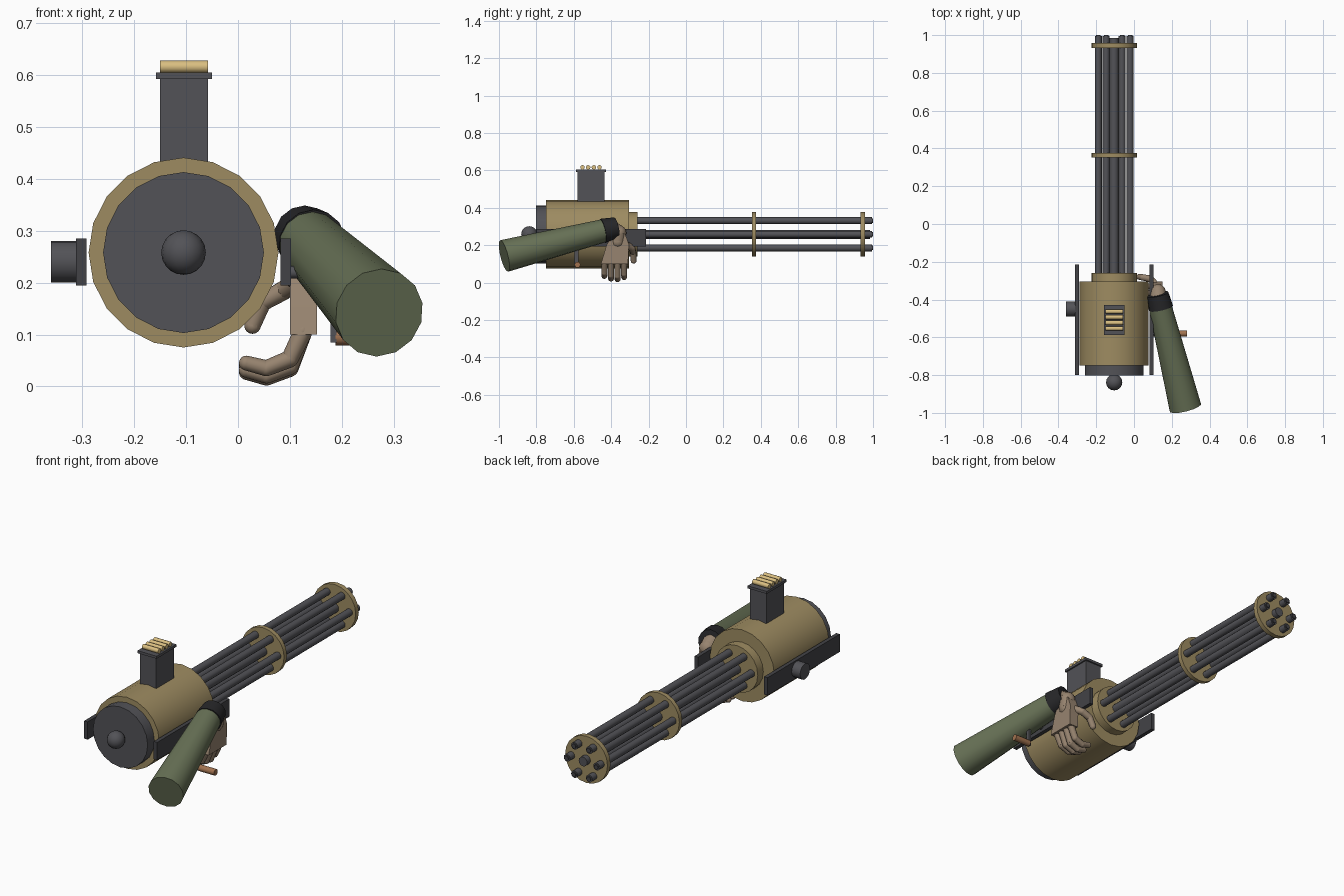
import bpy, bmesh, math
from mathutils import Vector, Matrix

if "Cube" in bpy.data.objects:
    bpy.data.objects.remove(bpy.data.objects["Cube"])

AX, AZ = -0.105, 0.258          # gun axis position in x and z


def material(name, rgb):
    m = bpy.data.materials.new(name)
    m.diffuse_color = (*rgb, 1)
    m.use_nodes = True
    m.node_tree.nodes["Principled BSDF"].inputs["Base Color"].default_value = m.diffuse_color
    return m


STEEL = material("steel", (0.085, 0.085, 0.095))
DARK = material("dark_steel", (0.055, 0.055, 0.062))
TAN = material("tan_paint", (0.34, 0.26, 0.12))
BRASS = material("brass", (0.70, 0.52, 0.22))
COPPER = material("copper", (0.36, 0.17, 0.08))
CLOTH = material("sleeve_green", (0.14, 0.17, 0.095))
CUFF = material("cuff_black", (0.02, 0.02, 0.022))
SKIN = material("skin", (0.31, 0.23, 0.16))


def finish(bm, name, mat, angle=40):
    me = bpy.data.meshes.new(name)
    bm.to_mesh(me)
    bm.free()
    for p in me.polygons:
        p.use_smooth = True
    me.set_sharp_from_angle(angle=math.radians(angle))
    me.materials.append(mat)
    ob = bpy.data.objects.new(name, me)
    bpy.context.collection.objects.link(ob)
    return ob


def add_rod(bm, a, b, r1, r2, sides):
    a, b = Vector(a), Vector(b)
    d = b - a
    m = Matrix.Translation((a + b) / 2) @ d.to_track_quat('Z', 'Y').to_matrix().to_4x4()
    bmesh.ops.create_cone(bm, cap_ends=True, segments=sides, radius1=r1,
                          radius2=r2, depth=d.length, matrix=m)


def add_ball(bm, c, r, u=12, v=8):
    bmesh.ops.create_uvsphere(bm, u_segments=u, v_segments=v, radius=r,
                              matrix=Matrix.Translation(c))


def rod(name, a, b, r, mat, sides=20, r2=None):
    bm = bmesh.new()
    add_rod(bm, a, b, r, r if r2 is None else r2, sides)
    return finish(bm, name, mat)


def axial(name, y0, y1, r, mat, sides=20):
    return rod(name, (AX, y0, AZ), (AX, y1, AZ), r, mat, sides)


def box(name, x, y, z, mat):
    bm = bmesh.new()
    size = (x[1] - x[0], y[1] - y[0], z[1] - z[0], 1)
    mid = ((x[0] + x[1]) / 2, (y[0] + y[1]) / 2, (z[0] + z[1]) / 2)
    bmesh.ops.create_cube(bm, size=1, matrix=Matrix.Translation(mid) @ Matrix.Diagonal(size))
    return finish(bm, name, mat)


def chain(name, pts, r, mat):
    # jointed digit: tapered rods with a ball at each joint
    bm = bmesh.new()
    for i, p in enumerate(pts):
        add_ball(bm, p, r * (1 - 0.07 * i))
        if i:
            add_rod(bm, pts[i - 1], p, r * (1.07 - 0.07 * i), r * (1 - 0.07 * i), 10)
    return finish(bm, name, mat, 60)


# receiver drum, rear cap and rear ball
axial("receiver_drum", -0.748, -0.305, 0.183, TAN)
axial("rear_cap", -0.803, -0.748, 0.155, STEEL)
bm = bmesh.new()
add_ball(bm, (AX, -0.838, AZ), 0.043, 16, 10)
finish(bm, "rear_ball", STEEL)

# collar and the two barrel clamps
axial("front_collar", -0.305, -0.26, 0.12, TAN)
axial("middle_clamp", 0.352, 0.375, 0.12, TAN)
axial("muzzle_clamp", 0.932, 0.957, 0.12, TAN)

# centre shaft plus six barrels with dark bores
axial("centre_shaft", -0.27, 0.985, 0.024, STEEL, 12)
for i in range(6):
    a = math.radians(60 * i)
    x, z = AX + 0.084 * math.cos(a), AZ + 0.084 * math.sin(a)
    rod(f"barrel_{i}", (x, -0.27, z), (x, 0.994, z), 0.0185, STEEL, 12)
    rod(f"bore_{i}", (x, 0.98, z), (x, 1.0, z), 0.012, DARK, 12)

# ammunition feed on top
box("feed_box", (-0.15, -0.058), (-0.58, -0.436), (0.42, 0.595), STEEL)
box("feed_lip", (-0.158, -0.05), (-0.588, -0.428), (0.592, 0.605), STEEL)
for i in range(4):
    y = -0.553 + 0.03 * i
    rod(f"round_{i}", (-0.15, y, 0.616), (-0.058, y, 0.616), 0.012, BRASS, 10)

# side rails, mirrored about the gun axis
for side, s in (("left", -1), ("right", 1)):
    xs = sorted((AX + s * 0.187, AX + s * 0.207))
    box(f"{side}_rail", xs, (-0.80, -0.215), (0.194, 0.285), DARK)
rod("side_knob", (-0.36, -0.45, 0.24), (-0.305, -0.45, 0.24), 0.04, STEEL, 16)

# crank on the right side
rod("crank_shaft", (0.09, -0.585, 0.22), (0.188, -0.585, 0.22), 0.012, STEEL, 10)
box("crank_arm", (0.178, 0.19), (-0.595, -0.575), (0.085, 0.23), STEEL)
rod("crank_handle", (0.188, -0.58, 0.095), (0.28, -0.58, 0.095), 0.016, COPPER, 12)

# arm: sleeve, cuff and wrist
rod("sleeve", (0.272, -0.972, 0.142), (0.138, -0.435, 0.278), 0.087, CLOTH, 14, 0.062)
rod("cuff", (0.143, -0.445, 0.276), (0.126, -0.372, 0.292), 0.066, CUFF, 14, 0.058)
chain("wrist", [(0.13, -0.40, 0.286), (0.127, -0.36, 0.265), (0.125, -0.365, 0.22)], 0.045, SKIN)

# palm: hexagonal plate extruded across x
bm = bmesh.new()
outline = [(-0.455, 0.10), (-0.31, 0.10), (-0.305, 0.205), (-0.325, 0.26), (-0.39, 0.26), (-0.425, 0.20)]
face = bm.faces.new([bm.verts.new((0.1, y, z)) for y, z in outline])
out = bmesh.ops.extrude_face_region(bm, geom=[face])
bmesh.ops.translate(bm, vec=(0.052, 0, 0),
                    verts=[v for v in out["geom"] if isinstance(v, bmesh.types.BMVert)])
bmesh.ops.recalc_face_normals(bm, faces=bm.faces)
finish(bm, "palm", SKIN, 30)

# four curled fingers and the thumb
for i, lift in enumerate((0.018, 0.004, 0.0, 0.012)):
    y = -0.436 + 0.035 * i
    chain(f"finger_{i}", [(0.125, y, 0.105), (0.1, y, 0.035 + lift), (0.055, y, 0.017 + lift),
                          (0.016, y, 0.027 + lift)], 0.018, SKIN)
chain("thumb", [(0.125, -0.335, 0.21), (0.088, -0.29, 0.185), (0.047, -0.283, 0.162),
                (0.028, -0.28, 0.117)], 0.02, SKIN)
